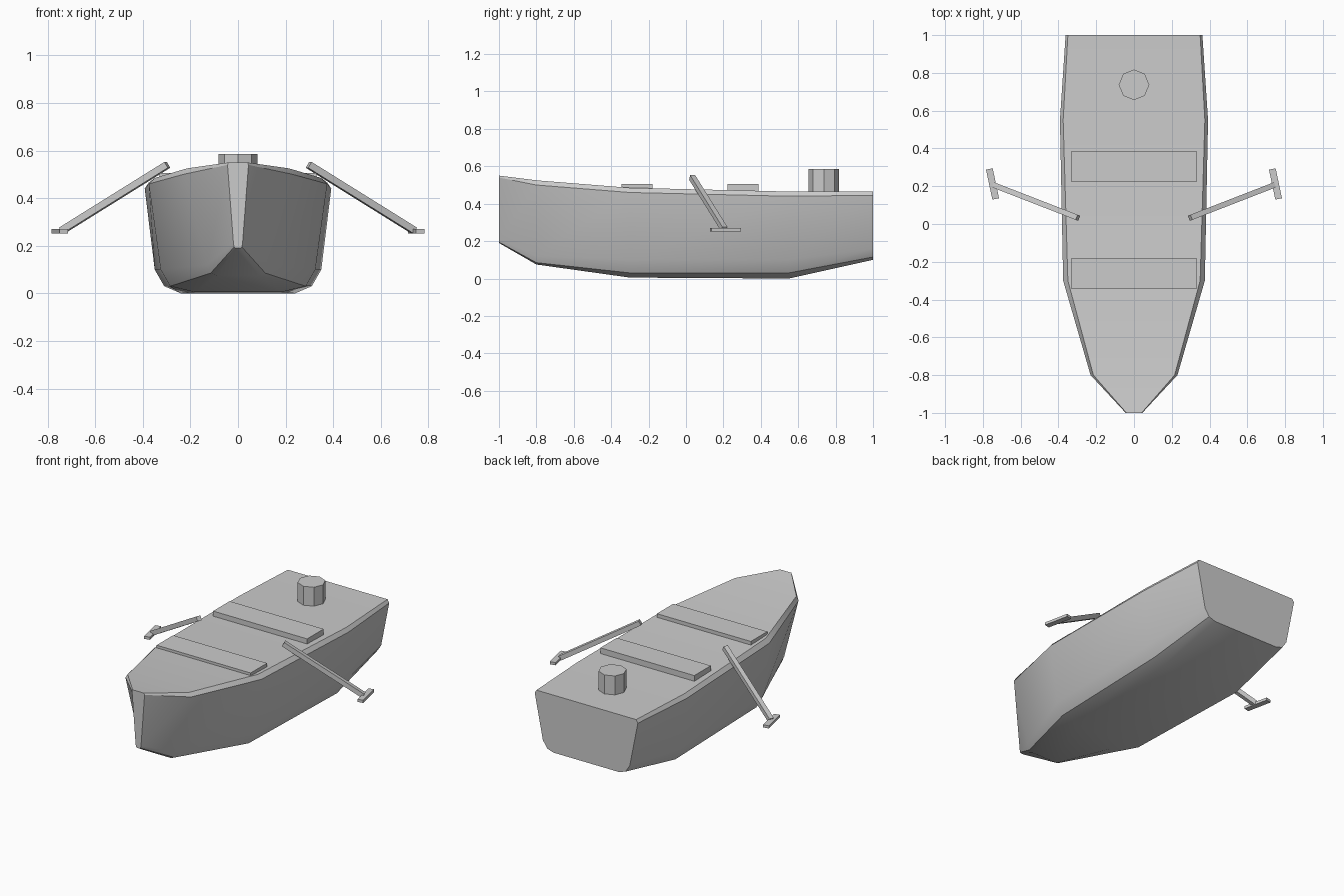
import bpy, bmesh, math
from mathutils import Vector, Matrix

cube = bpy.data.objects.get("Cube")
if cube:
    bpy.data.objects.remove(cube)

grey = bpy.data.materials.new("plain grey")
grey.use_nodes = True
GREY = (0.6, 0.6, 0.6, 1)
grey.diffuse_color = GREY
grey.node_tree.nodes["Principled BSDF"].inputs["Base Color"].default_value = GREY


def add_object(name, bm):
    bmesh.ops.recalc_face_normals(bm, faces=bm.faces)
    mesh = bpy.data.meshes.new(name)
    bm.to_mesh(mesh)
    bm.free()
    mesh.materials.append(grey)
    obj = bpy.data.objects.new(name, mesh)
    bpy.context.collection.objects.link(obj)
    return obj


def add_box(name, centre, size, rotation=Matrix()):
    bm = bmesh.new()
    matrix = Matrix.Translation(centre) @ rotation @ Matrix.Diagonal((*size, 1))
    bmesh.ops.create_cube(bm, size=1, matrix=matrix)
    return add_object(name, bm)


# Hull: half sections from keel to deck edge, lofted from bow to transom
stations = [
    (-1.0, [(0.012, 0.19), (0.016, 0.195), (0.019, 0.21), (0.044, 0.54), (0.04, 0.55)]),
    (-0.8, [(0.09, 0.075), (0.115, 0.085), (0.13, 0.12), (0.23, 0.5), (0.215, 0.525)]),
    (-0.3, [(0.18, 0.005), (0.285, 0.03), (0.325, 0.1), (0.375, 0.46), (0.35, 0.485)]),
    (0.55, [(0.24, 0.0), (0.31, 0.03), (0.35, 0.1), (0.392, 0.44), (0.375, 0.465)]),
    (1.0, [(0.23, 0.1), (0.275, 0.115), (0.305, 0.16), (0.362, 0.445), (0.35, 0.465)]),
]
bm = bmesh.new()
rings = []
for y, half in stations:
    loop = half + [(-x, z) for x, z in reversed(half)]
    rings.append([bm.verts.new((x, y, z)) for x, z in loop])
for a, b in zip(rings, rings[1:]):
    for i in range(len(a)):
        j = (i + 1) % len(a)
        bm.faces.new((a[i], a[j], b[j], b[i]))
bm.faces.new(rings[0])
bm.faces.new(rings[-1])
hull = add_object("hull", bm)
bpy.context.view_layer.objects.active = hull
hull.select_set(True)
bpy.ops.object.shade_smooth_by_angle(angle=math.radians(30))

# Bench seats
for name, y in (("front_seat", -0.262), ("rear_seat", 0.305)):
    add_box(name, (0, y, 0.482), (0.66, 0.165, 0.046))

# Octagonal motor housing
bm = bmesh.new()
bmesh.ops.create_cone(bm, cap_ends=True, segments=8, radius1=0.081, radius2=0.081,
                      depth=0.135, matrix=Matrix.Translation((0, 0.737, 0.5175)))
add_object("motor_housing", bm)

# Oars: sloping shafts, with flat blades that lie parallel
blade_turn = Matrix.Rotation(math.radians(12), 4, "Z")
for side, name in ((1, "left"), (-1, "right")):
    inner = Vector((side * 0.297, 0.033, 0.54))
    outer = Vector((side * 0.74, 0.205, 0.264))
    along = outer - inner
    turn = along.to_track_quat("X", "Z").to_matrix().to_4x4()
    add_box(name + "_oar_shaft", (inner + outer) / 2, (along.length, 0.029, 0.029), turn)
    add_box(name + "_oar_blade", (side * 0.749, 0.212, 0.261), (0.036, 0.162, 0.017), blade_turn)
